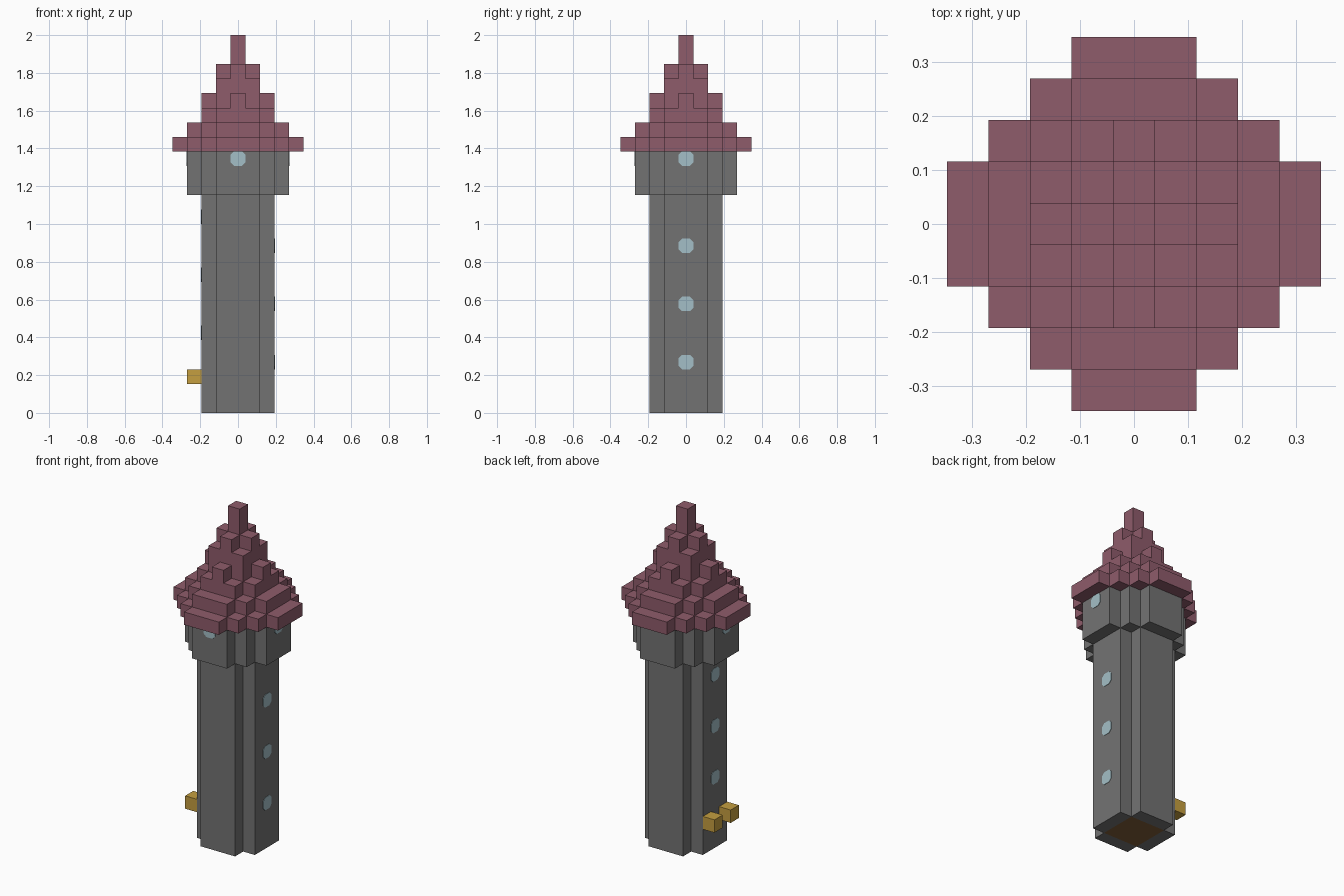
import bpy, bmesh, math
from mathutils import Matrix, Vector

cube = bpy.data.objects.get("Cube")
if cube:
    bpy.data.objects.remove(cube, do_unlink=True)

U = 2 / 26  # side of one block


def material(name, rgb):
    # sRGB to linear
    lin = [((c + 0.055) / 1.055) ** 2.4 for c in rgb]
    m = bpy.data.materials.new(name)
    m.use_nodes = True
    m.diffuse_color = (*lin, 1)
    m.node_tree.nodes["Principled BSDF"].inputs["Base Color"].default_value = (*lin, 1)
    return m


STONE = material("grey stone", (0.45, 0.45, 0.45))
ROOF = material("plum roof", (0.56, 0.36, 0.42))
GLASS = material("pale blue glass", (0.64, 0.75, 0.78))
GOLD = material("gold lamp", (0.77, 0.62, 0.25))
WOOD = material("brown wood", (0.50, 0.37, 0.22))


def finish(name, bm, *mats):
    bmesh.ops.recalc_face_normals(bm, faces=bm.faces)
    bmesh.ops.scale(bm, vec=(U, U, U), verts=bm.verts)
    mesh = bpy.data.meshes.new(name)
    bm.to_mesh(mesh)
    bm.free()
    for m in mats:
        mesh.materials.append(m)
    ob = bpy.data.objects.new(name, mesh)
    bpy.context.collection.objects.link(ob)
    return ob


def outline(steps):
    """Stepped ring from the corners of one quadrant, turned four times."""
    quarter = []
    for i, (x, y) in enumerate(steps):
        if i:
            quarter.append((x, steps[i - 1][1]))
        quarter.append((x, y))
    ring = []
    for _ in range(4):
        ring += quarter
        quarter = [(-y, x) for x, y in quarter]
    return ring


def prism(bm, steps, z0, z1, closed=True):
    ring = outline(steps)
    low = [bm.verts.new((x, y, z0)) for x, y in ring]
    high = [bm.verts.new((x, y, z1)) for x, y in ring]
    for i in range(len(ring)):
        j = (i + 1) % len(ring)
        bm.faces.new((low[i], low[j], high[j], high[i]))
    bm.faces.new(high)
    if closed:
        bm.faces.new(low[::-1])


# Stepped outlines, by widest reach in blocks
SHAFT = [(2.5, 1.5), (1.5, 2.5)]
GALLERY = [(3.5, 1.5), (2.5, 2.5), (1.5, 3.5)]
EAVES = [(4.5, 1.5), (3.5, 2.5), (2.5, 3.5), (1.5, 4.5)]

# Shaft, with a wooden floor showing in its underside
bm = bmesh.new()
prism(bm, SHAFT, 0, 15, closed=False)
core = [bm.verts.new((x, y, 0)) for x, y in outline([(1.5, 1.5)])]
bm.faces.new(core[::-1]).material_index = 1
for turn in range(4):
    rot = Matrix.Rotation(turn * math.pi / 2, 3, "Z")
    arm = [(1.5, -1.5), (1.5, 1.5), (2.5, 1.5), (2.5, -1.5)]
    bm.faces.new([bm.verts.new(rot @ Vector((x, y, 0))) for x, y in arm])
bmesh.ops.remove_doubles(bm, verts=bm.verts, dist=0.001)
finish("tower_shaft", bm, STONE, WOOD)

# Wider gallery under the roof
bm = bmesh.new()
prism(bm, GALLERY, 15, 18)
finish("gallery", bm, STONE)

# Stepped roof, layer by layer up to the spire
bm = bmesh.new()
layers = [EAVES, GALLERY, SHAFT, [(2.5, 0.5), (1.5, 1.5), (0.5, 2.5)],
          [(1.5, 1.5)], [(1.5, 0.5), (0.5, 1.5)]]
for i, steps in enumerate(layers):
    prism(bm, steps, 18 + i, 19 + i)
prism(bm, [(0.5, 0.5)], 24, 26)
finish("stepped_roof", bm, ROOF)


# Windows: thin eight-sided plates on the walls
def window(name, turn, reach, z):
    bm = bmesh.new()
    c = 0.27
    ring = outline([(0.5, c), (c, 0.5)])
    ring = [p for p in ring if max(abs(p[0]), abs(p[1])) > 0.4]
    face = bm.faces.new([bm.verts.new((reach - 0.02, x, z + y)) for x, y in ring])
    ext = bmesh.ops.extrude_face_region(bm, geom=[face])
    moved = [v for v in ext["geom"] if isinstance(v, bmesh.types.BMVert)]
    bmesh.ops.translate(bm, vec=(0.05, 0, 0), verts=moved)
    bmesh.ops.rotate(bm, matrix=Matrix.Rotation(turn, 3, "Z"), verts=bm.verts)
    finish(name, bm, GLASS)


for i in range(3):
    window(f"left_window_{i + 1}", 0, 2.5, 3.5 + 4 * i)
    window(f"right_window_{i + 1}", math.pi, 2.5, 5.5 + 4 * i)
for side, turn in (("left", 0), ("front", -math.pi / 2), ("right", math.pi)):
    window(f"gallery_window_{side}", turn, 3.5, 17.5)

# Pair of lamps on the right wall
for side, y in (("front", -1), ("back", 1)):
    bm = bmesh.new()
    bmesh.ops.create_cube(bm, size=1, matrix=Matrix.Translation((-3, y, 2.5)))
    finish(f"lamp_{side}", bm, GOLD)
